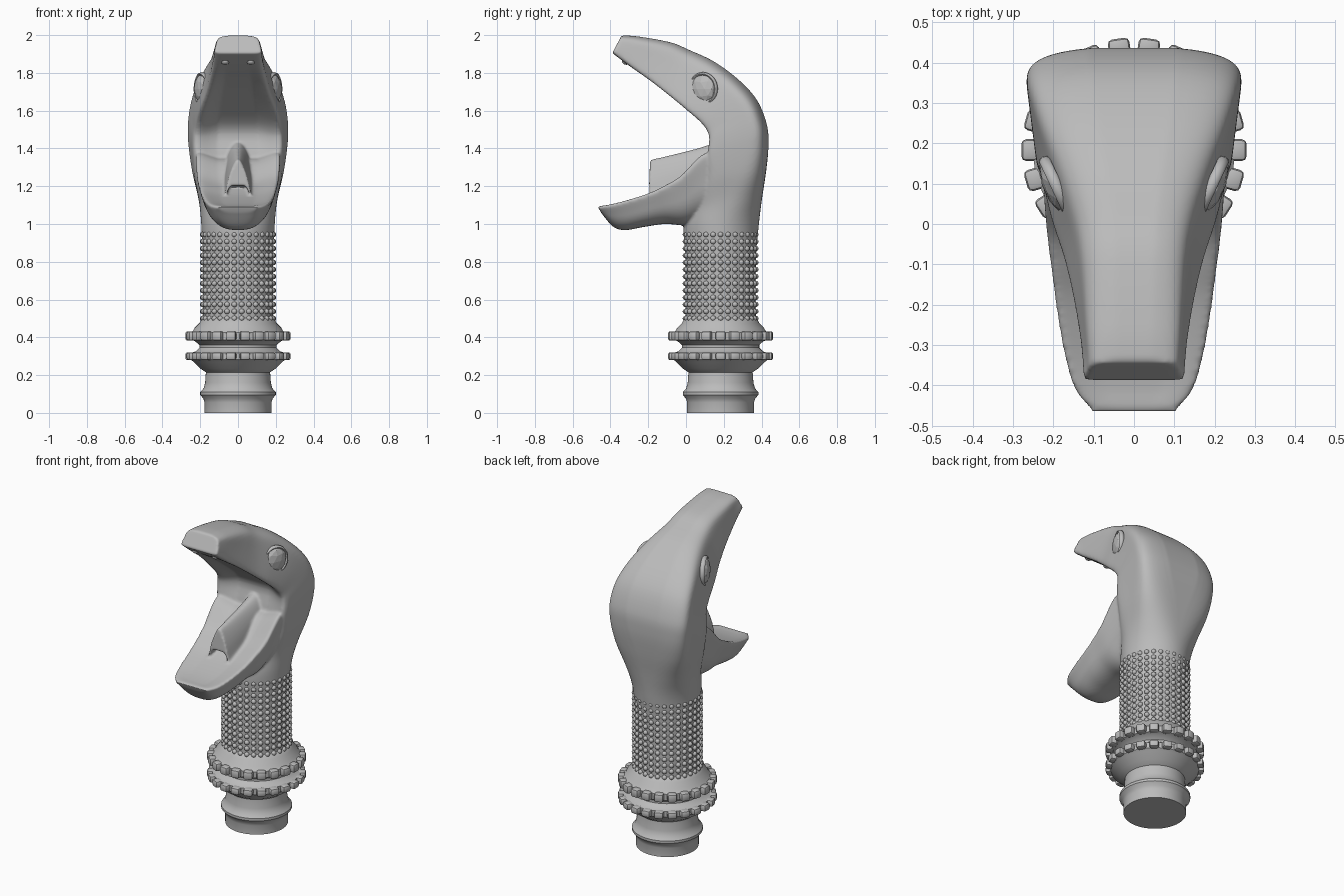
import bpy, bmesh, math
from mathutils import Matrix, Vector

cube = bpy.data.objects.get("Cube")
if cube:
    bpy.data.objects.remove(cube)

AXIS_Y = 0.183
TAU = math.tau

grey = bpy.data.materials.new("plain grey")
grey.use_nodes = True
grey.diffuse_color = (0.5, 0.5, 0.5, 1)
grey.node_tree.nodes["Principled BSDF"].inputs["Base Color"].default_value = grey.diffuse_color


def add_object(name, bm, angle=35):
    """Turn a bmesh into a named object; angle None keeps flat faces."""
    bmesh.ops.recalc_face_normals(bm, faces=bm.faces)
    mesh = bpy.data.meshes.new(name)
    bm.to_mesh(mesh)
    bm.free()
    mesh.materials.append(grey)
    obj = bpy.data.objects.new(name, mesh)
    bpy.context.collection.objects.link(obj)
    bpy.ops.object.select_all(action='DESELECT')
    obj.select_set(True)
    bpy.context.view_layer.objects.active = obj
    if angle:
        bpy.ops.object.shade_smooth_by_angle(angle=math.radians(angle))
    return obj


def spow(v, p):
    return math.copysign(abs(v) ** p, v)


def bridge(bm, rings):
    for a, b in zip(rings, rings[1:]):
        for i in range(len(a)):
            j = (i + 1) % len(a)
            bm.faces.new((a[i], a[j], b[j], b[i]))


def smooth_steps(keys, steps=6):
    """Catmull-Rom interpolation through rows of numbers."""
    rows = []
    for i in range(len(keys) - 1):
        p = [keys[max(i - 1, 0)], keys[i], keys[i + 1], keys[min(i + 2, len(keys) - 1)]]
        for k in range(steps):
            t = k / steps
            rows.append([b + 0.5 * t * (c - a + t * (2*a - 5*b + 4*c - d + t * (3*(b - c) + d - a)))
                         for a, b, c, d in zip(*p)])
    return rows + [list(keys[-1])]


def loft(bm, keys, count=72):
    """Rows: outer y, z, inner y, z, outer and inner half width,
    outer and inner squareness, hollow of the inner side."""
    rings = []
    for oy, oz, iy, iz, wo, wi, n_out, n_in, hollow in smooth_steps(keys):
        ring = []
        for k in range(count):
            t = TAU * (k + 0.5) / count
            n = n_out if math.sin(t) > 0 else n_in
            x, v = spow(math.cos(t), 2 / n), spow(math.sin(t), 2 / n)
            half = wi + (wo - wi) * (v + 1) / 2
            if v < 0:
                v += hollow * (1 - x * x) * min(1, -2 * v)
            else:
                v *= 1 - 0.04 * max(0, n - 2) * x * x
            f = (v + 1) / 2
            ring.append(bm.verts.new((x * half, iy + (oy - iy) * f, iz + (oz - iz) * f)))
        rings.append(ring)
    bridge(bm, rings)
    bm.faces.new(rings[0])
    bm.faces.new(rings[-1])


# Head: upper jaw running over the skull into the neck
SKULL = [
    (-.34, 2.0, -.39, 1.905, .105, .13, 7, 8, 0),
    (-.25, 1.995, -.305, 1.835, .115, .135, 7, 8, .1),
    (-.08, 1.965, -.20, 1.75, .125, .155, 7, 8, .25),
    (.02, 1.925, -.10, 1.665, .14, .18, 7, 8, .35),
    (.15, 1.865, -.01, 1.585, .18, .21, 7, 8, .4),
    (.28, 1.77, .06, 1.52, .23, .225, 7, 8, .45),
    (.38, 1.66, .09, 1.475, .262, .23, 7, 8, .5),
    (.433, 1.53, .095, 1.44, .275, .235, 7, 8, .5),
    (.44, 1.42, .09, 1.37, .27, .235, 6, 8, .4),
    (.425, 1.28, .08, 1.25, .25, .225, 4, 5, .2),
    (.402, 1.13, .03, 1.12, .215, .2, 2.6, 2.6, 0),
    (.385, .99, -.012, .99, .194, .194, 2, 2, 0),
    (.37, .80, -.002, .80, .187, .187, 2, 2, 0),
    (.37, .46, -.004, .46, .187, .187, 2, 2, 0),
]
# Lower jaw, from the throat out to the lip
JAW = [
    (.24, 1.08, .18, 1.41, .18, .22, 3, 8, .4),
    (.10, 1.03, .085, 1.395, .165, .235, 2.8, 8, .45),
    (0, .995, -.03, 1.275, .15, .228, 2.8, 8, .4),
    (-.11, 1.0, -.12, 1.215, .14, .216, 3, 8, .4),
    (-.22, .985, -.20, 1.175, .13, .205, 3, 8, .4),
    (-.32, .968, -.32, 1.135, .105, .185, 3, 8, .35),
    (-.385, .985, -.41, 1.11, .085, .16, 3, 7, .25),
    (-.45, 1.06, -.468, 1.095, .08, .115, 3, 4, .1),
]
# Arched tongue, hollow at its front underside
TONGUE = [
    (-.19, 1.34, -.20, 1.08, .03, .085, 2.2, 8, 1.2),
    (-.08, 1.365, -.06, 1.12, .04, .09, 2.2, 8, .8),
    (.06, 1.40, .06, 1.17, .045, .09, 2.2, 8, 0),
    (.18, 1.44, .18, 1.22, .05, .09, 2.2, 8, 0),
]
bm = bmesh.new()
for part in (SKULL, JAW, TONGUE):
    loft(bm, part)
head = add_object("head_and_neck", bm)
remesh = head.modifiers.new("fuse", 'REMESH')
remesh.mode, remesh.voxel_size, remesh.use_smooth_shade = 'VOXEL', 0.008, True
soften = head.modifiers.new("soften", 'SMOOTH')
soften.factor, soften.iterations = 0.5, 4

# Faceted eyes with a socket rim, and small buds under the snout
for side, label in ((1, "left"), (-1, "right")):
    place = (Matrix.Translation((side * .19, .09, 1.715))
             @ Matrix.Rotation(side * math.radians(-25), 4, 'Z'))
    bm = bmesh.new()
    bmesh.ops.create_icosphere(bm, subdivisions=2, radius=.074,
                               matrix=place @ Matrix.Diagonal((.45, 1, 1.05, 1)))
    add_object(label + "_eye", bm, None)

    bm = bmesh.new()
    rings = []
    for i in range(32):
        a = TAU * i / 32
        rings.append([bm.verts.new(place @ Vector((
            .014 * math.sin(b), (.076 + .009 * math.cos(b)) * math.cos(a),
            (.08 + .009 * math.cos(b)) * math.sin(a)))) for b in (TAU * k / 8 for k in range(8))])
    bridge(bm, rings + rings[:1])
    add_object(label + "_eye_rim", bm, 60)

    bm = bmesh.new()
    bmesh.ops.create_uvsphere(bm, u_segments=16, v_segments=8, radius=.024,
                              matrix=Matrix.Translation((side * .068, -.315, 1.862))
                              @ Matrix.Diagonal((1, 1, .8, 1)))
    add_object(label + "_fang_bud", bm, 60)

# Turned collar and base
PROFILE = [(0, 0), (.177, 0), (.177, .055), (.183, .075), (.2, .095), (.2, .11), (.182, .13),
           (.174, .16), (.170, .215), (.2, .235), (.235, .27), (.25, .282), (.25, .318),
           (.225, .325), (.205, .345), (.205, .36), (.228, .38), (.25, .387), (.25, .425),
           (.238, .435), (.23, .45), (.205, .475), (.192, .50), (.18, .505), (0, .505)]
bm = bmesh.new()
verts = [bm.verts.new((r, AXIS_Y, z)) for r, z in PROFILE]
edges = [bm.edges.new(pair) for pair in zip(verts, verts[1:])]
bmesh.ops.spin(bm, geom=verts + edges, cent=(0, AXIS_Y, 0), axis=(0, 0, 1),
               angle=TAU, steps=64)
bmesh.ops.remove_doubles(bm, verts=bm.verts, dist=1e-4)
add_object("collar_and_base", bm, 40)


def around(angle, radius, z):
    return (Matrix.Translation((0, AXIS_Y, z)) @ Matrix.Rotation(angle, 4, 'Z')
            @ Matrix.Translation((radius, 0, 0)))


# Two rings of rounded blocks
for name, z, height in (("lower_blocks", .30, .042), ("upper_blocks", .407, .05)):
    bm = bmesh.new()
    for i in range(22):
        bmesh.ops.create_cube(bm, size=1, matrix=around(TAU * i / 22, .254, z)
                              @ Matrix.Diagonal((.05, .054, height, 1)))
    bmesh.ops.bevel(bm, geom=bm.edges[:], offset=.012, segments=2, affect='EDGES', profile=.5)
    add_object(name, bm, 40)

# Studded grip
bm = bmesh.new()
for row in range(13):
    for col in range(30):
        bmesh.ops.create_icosphere(bm, subdivisions=2, radius=.015,
                                   matrix=around(TAU * col / 30, .187, .50 + row * .037))
add_object("grip_studs", bm, 60)
